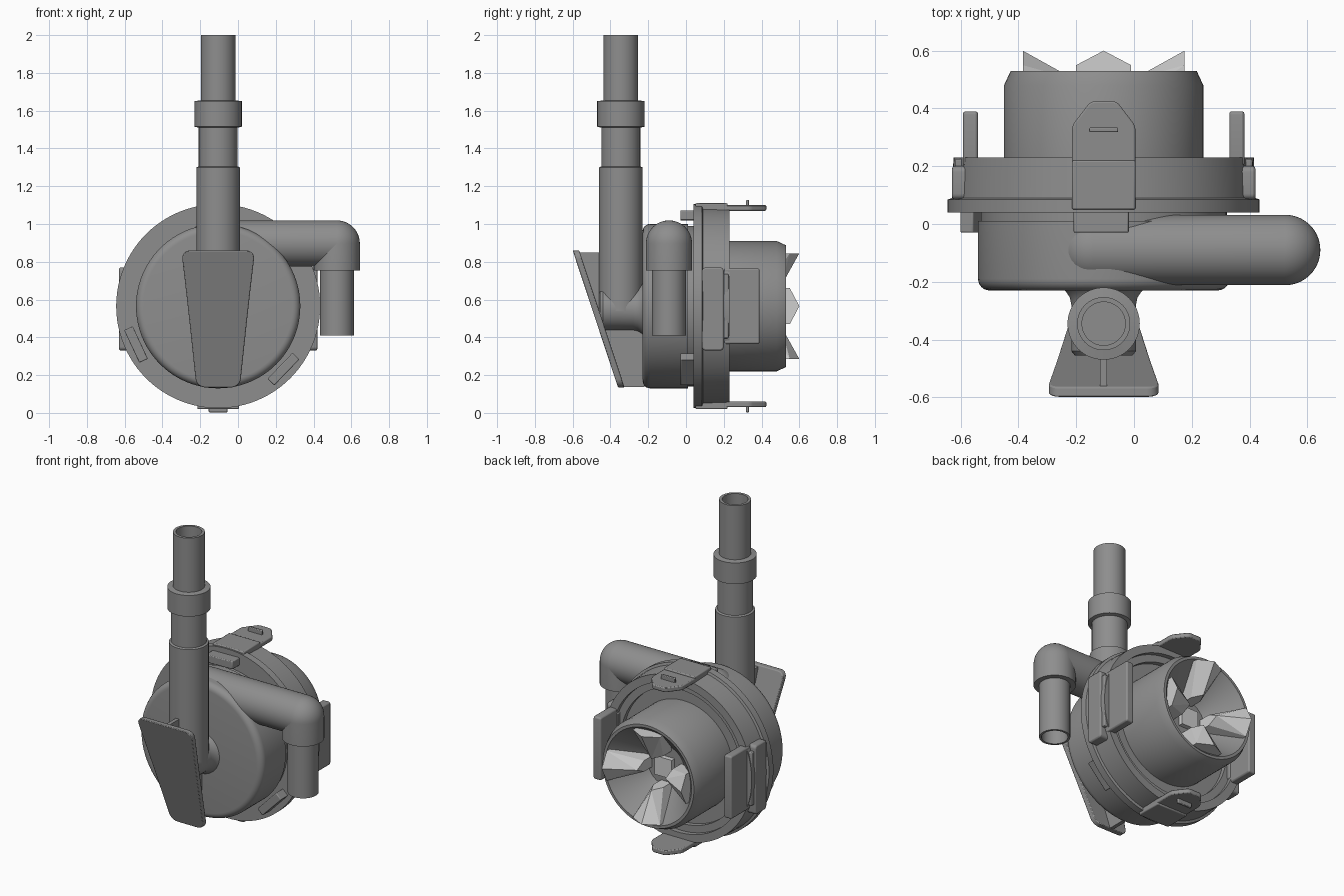
import bpy, bmesh, math
from mathutils import Vector, Matrix

cube = bpy.data.objects.get("Cube")
if cube:
    bpy.data.objects.remove(cube, do_unlink=True)


def material(name, value):
    m = bpy.data.materials.new(name)
    m.use_nodes = True
    m.diffuse_color = (value, value, value, 1)
    m.node_tree.nodes["Principled BSDF"].inputs["Base Color"].default_value = (value, value, value, 1)
    return m


GREY = material("mid grey", 0.27)
LIGHT = material("light grey", 0.62)
CX, CZ = -0.105, 0.565          # axis of the drum
PIPE_Y = -0.345                 # upright pipe
SIDE_Y, SIDE_Z = -0.09, 0.897   # side pipe


def finish(name, bm, mat=GREY, bevel=0, smooth=True):
    bmesh.ops.remove_doubles(bm, verts=bm.verts, dist=0.0001)
    bmesh.ops.recalc_face_normals(bm, faces=bm.faces)
    me = bpy.data.meshes.new(name)
    bm.to_mesh(me)
    bm.free()
    me.materials.append(mat)
    ob = bpy.data.objects.new(name, me)
    bpy.context.collection.objects.link(ob)
    if bevel:
        mod = ob.modifiers.new("soft edges", "BEVEL")
        mod.width, mod.segments = bevel, 2
    if smooth:
        bpy.ops.object.select_all(action="DESELECT")
        ob.select_set(True)
        bpy.context.view_layer.objects.active = ob
        bpy.ops.object.shade_smooth_by_angle(angle=math.radians(35))
    return ob


def lathe(name, profile, centre, axis, sides=64, mat=GREY):
    """Spin (radius, position) points around a line parallel to the axis."""
    a = "XYZ".index(axis)
    b, c = (a + 1) % 3, (a + 2) % 3
    bm = bmesh.new()
    rings = []
    for r, t in profile:
        ring = []
        for i in range(sides):
            ang = math.tau * i / sides
            p = Vector(centre)
            p[a] = t
            p[b] += r * math.cos(ang)
            p[c] += r * math.sin(ang)
            ring.append(bm.verts.new(p))
        rings.append(ring)
    for lo, hi in zip(rings, rings[1:]):
        for i in range(sides):
            j = (i + 1) % sides
            bm.faces.new((lo[i], lo[j], hi[j], hi[i]))
    return finish(name, bm, mat)


def prism(name, outline, place, lo, hi, corner=0, bevel=0, mat=GREY):
    """Extrude a 2D outline from lo to hi; place maps (u, v, t) to space."""
    bm = bmesh.new()
    face = bm.faces.new([bm.verts.new((u, v, lo)) for u, v in outline])
    if corner:
        bmesh.ops.bevel(bm, geom=bm.verts[:], offset=corner, segments=5,
                        profile=0.5, affect="VERTICES")
    out = bmesh.ops.extrude_face_region(bm, geom=bm.faces[:])
    for v in out["geom"]:
        if isinstance(v, bmesh.types.BMVert):
            v.co.z = hi
    for v in bm.verts:
        v.co = place(*v.co)
    return finish(name, bm, mat, bevel)


def rect(u0, u1, v0, v1):
    return [(u0, v0), (u1, v0), (u1, v1), (u0, v1)]


def radial(degrees):
    """Placement around the drum axis: u sideways, v along y, t outwards."""
    rot = Matrix.Rotation(math.radians(90 - degrees), 3, "Y")
    return lambda u, v, t: rot @ Vector((u, v, t)) + Vector((CX, 0, CZ))


# Drum with a rounded front edge
AXIS = (CX, 0, CZ)
edge = [(0.395 + 0.04 * math.sin(a), -0.19 - 0.04 * math.cos(a))
        for a in [math.pi / 2 * i / 6 for i in range(7)]]
lathe("drum", [(0, -0.23)] + edge + [(0.435, 0.01), (0.425, 0.01), (0.425, 0.05)], AXIS, "Y", 96)

# Flange ring with a front lip and a stepped back
lathe("flange", [(0.4, 0.04), (0.54, 0.04), (0.54, 0.085), (0.525, 0.09), (0.52, 0.23),
                 (0.47, 0.23), (0.47, 0.2), (0.425, 0.2), (0.425, 0.17), (0.33, 0.17)], AXIS, "Y", 96)

# Rear cup with a conical recess
lathe("rear_cup", [(0.345, 0.15), (0.345, 0.48), (0.322, 0.53), (0.305, 0.53),
                   (0.13, 0.35), (0, 0.35)], AXIS, "Y", 96)

# Four wedge teeth and a square hub inside the cup
for k, side in enumerate(("left", "top", "right", "bottom")):
    put = radial(90 * k)
    bm = bmesh.new()
    for r, w, base, shoulder, peak in ((0.28, 0.095, 0.47, 0.55, 0.6),
                                       (0.1, 0.035, 0.34, 0.43, 0.5)):
        for u, v in ((-w, base), (w, base), (-w, shoulder), (w, shoulder), (0, peak)):
            bm.verts.new(put(u, v, r))
    bmesh.ops.convex_hull(bm, input=bm.verts)
    finish("tooth_" + side, bm, LIGHT, smooth=False)
prism("hub", rect(-0.06, 0.06, -0.06, 0.06),
      lambda u, v, t: Vector((CX + u, t, CZ + v)), 0.34, 0.38, mat=LIGHT)

# Long clips at the top and bottom, each with a raised rib
tongue = [(-0.11, 0.1), (0.11, 0.1), (0.11, 0.34), (0.045, 0.425), (-0.045, 0.425), (-0.11, 0.34)]
for side, angle in (("top", 90), ("bottom", 270)):
    put = radial(angle)
    prism(side + "_clip", tongue, put, 0.505, 0.535, 0.015, 0.006)
    prism(side + "_clip_base", rect(-0.11, 0.11, 0.05, 0.22), put, 0.48, 0.545, bevel=0.006)
    prism(side + "_clip_rib", rect(-0.05, 0.05, 0.318, 0.334), put, 0.52, 0.562, bevel=0.004)

# Broad clips on the left and right
for side, angle in (("left", 0), ("right", 180)):
    s = 1 if angle == 0 else -1
    put = radial(angle)
    prism(side + "_clip_base", rect(-0.235, 0.205, 0.085, 0.2) if s < 0 else rect(-0.205, 0.235, 0.085, 0.2),
          put, 0.44, 0.525, 0.02, 0.008)
    prism(side + "_clip_step", rect(-0.17, 0.17, 0.19, 0.225), put, 0.43, 0.515, 0, 0.006)
    prism(side + "_clip_grip", rect(-0.2, 0.2, 0.2, 0.39), put, 0.435, 0.487, 0.012, 0.008)

# Three locking tabs on the front of the flange
for i, angle in enumerate((91, 205, 316)):
    prism("locking_tab_%d" % (i + 1), rect(-0.095, 0.095, -0.03, 0.06), radial(angle), 0.455, 0.505, 0, 0.005)

# Upright pipe, stepped, with a collar and an open top
lathe("upright_pipe", [(0, 0.54), (0.115, 0.54), (0.115, 1.3), (0.103, 1.305), (0.103, 1.51),
                       (0.125, 1.515), (0.125, 1.65), (0.092, 1.655), (0.092, 2.0),
                       (0.075, 2.0), (0.075, 1.0), (0, 1.0)], (CX, PIPE_Y, 0), "Z")
lathe("pipe_joint", [(0, -0.455), (0.1, -0.455), (0.112, -0.44), (0.112, -0.28),
                     (0.117, -0.255), (0.13, -0.235), (0.14, -0.225)], (CX, 0, 0.55), "Y")

# Side pipe leaving the drum, turning down into an open spout
R = 0.122
BEND_X = 0.523
dome = [(R * math.sin(a), -R * math.cos(a)) for a in [math.pi / 2 * i / 12 for i in range(13)]]
lathe("side_pipe", [(r, -0.14 + t) for r, t in dome] + [(R, BEND_X)], (0, SIDE_Y, SIDE_Z), "X")
lathe("side_bend", [(r, SIDE_Z - t) for r, t in dome] + [(R, 0.755), (0.08, 0.755)],
      (BEND_X, SIDE_Y, 0), "Z")
lathe("spout", [(0.09, 0.77), (0.09, 0.41), (0.076, 0.41), (0.076, 0.72), (0, 0.72)],
      (BEND_X, SIDE_Y, 0), "Z")


# Slanted front shield and the web that carries it
def slant(z):
    return -0.36 - (z - 0.135) * 0.331


shield = [(-0.3, 0.86), (0.09, 0.86), (0.055, 0.56), (0.01, 0.135), (-0.22, 0.135), (-0.265, 0.56)]
prism("front_shield", shield, lambda u, v, t: Vector((u, slant(v) + t, v)), 0, 0.035, 0.045, 0.005)
web = [(slant(0.85) + 0.02, 0.85), (PIPE_Y, 0.85), (PIPE_Y, 0.56), (-0.22, 0.56),
       (-0.22, 0.137), (slant(0.137) + 0.02, 0.137)]
prism("shield_web", web, lambda u, v, t: Vector((t, u, v)), CX - 0.012, CX + 0.012)
